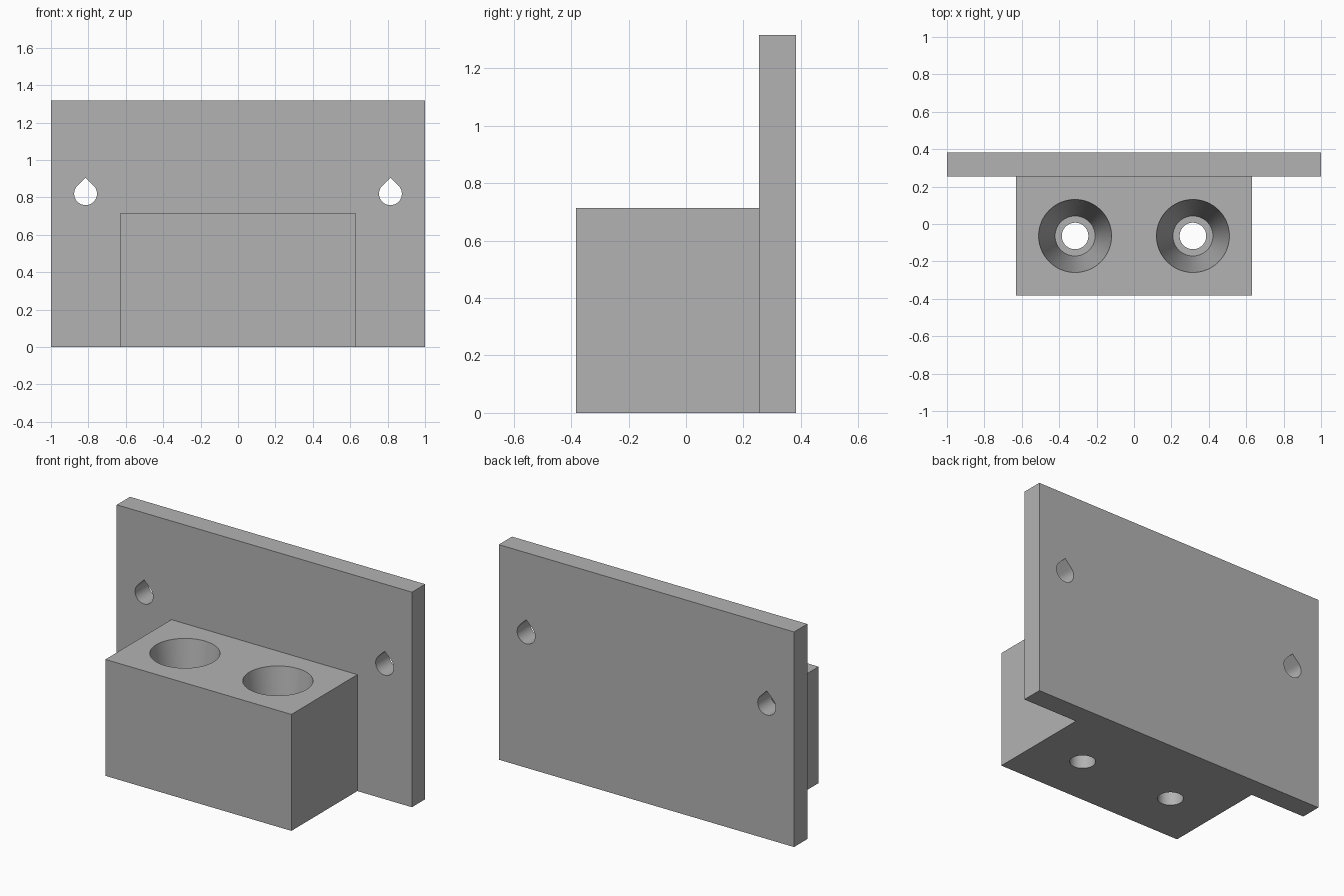
import bpy, bmesh, math

cube = bpy.data.objects.get("Cube")
if cube:
    bpy.data.objects.remove(cube, do_unlink=True)

GREY = (0.45, 0.45, 0.45, 1)
grey = bpy.data.materials.new("plain grey")
grey.use_nodes = True
grey.diffuse_color = GREY
grey.node_tree.nodes["Principled BSDF"].inputs["Base Color"].default_value = GREY

TOP, BLOCK_TOP, FLOOR = 1.317, 0.713, 0.13
FRONT, SEAM, BACK = -0.383, 0.255, 0.383


def finish(name, bm):
    bmesh.ops.recalc_face_normals(bm, faces=bm.faces)
    mesh = bpy.data.meshes.new(name)
    bm.to_mesh(mesh)
    bm.free()
    mesh.materials.append(grey)
    obj = bpy.data.objects.new(name, mesh)
    bpy.context.collection.objects.link(obj)
    return obj


def box(name, half_x, y0, y1, height):
    bm = bmesh.new()
    bmesh.ops.create_cube(bm, size=1)
    for v in bm.verts:
        v.co = (v.co.x * 2 * half_x, y0 + (v.co.y + 0.5) * (y1 - y0), (v.co.z + 0.5) * height)
    return finish(name, bm)


def loft(name, rings):
    """Closed solid through equal-length rings of points."""
    bm = bmesh.new()
    loops = [[bm.verts.new(p) for p in ring] for ring in rings]
    n = len(loops[0])
    for a, b in zip(loops, loops[1:]):
        for i in range(n):
            j = (i + 1) % n
            bm.faces.new((a[i], a[j], b[j], b[i]))
    bm.faces.new(loops[0])
    bm.faces.new(loops[-1])
    return finish(name, bm)


def circle(cx, cy, z, r, n=64):
    angles = [2 * math.pi * i / n for i in range(n)]
    return [(cx + r * math.cos(a), cy + r * math.sin(a), z) for a in angles]


def teardrop(cx, y, cz, r, n=36):
    # Three-quarter circle closed by a right-angled point at the top
    angles = [math.radians(135 + 270 * i / n) for i in range(n + 1)]
    ring = [(cx + r * math.cos(a), y, cz + r * math.sin(a)) for a in angles]
    return ring + [(cx, y, cz + r * math.sqrt(2))]


def cut(target, cutter):
    cutter.hide_render = True
    mod = target.modifiers.new("hole", 'BOOLEAN')
    mod.operation, mod.solver, mod.object = 'DIFFERENCE', 'EXACT', cutter
    bpy.context.view_layer.objects.active = target
    bpy.ops.object.modifier_apply(modifier=mod.name)
    bpy.data.objects.remove(cutter, do_unlink=True)


# Upright mounting plate and the block in front of it
plate = box("mounting_plate", 1.0, SEAM, BACK, TOP)
block = box("socket_block", 0.63, FRONT, SEAM, BLOCK_TOP)

for side in (-1, 1):
    # Teardrop screw hole through the plate
    cut(plate, loft("screw_hole_cutter",
                    [teardrop(side * 0.815, y, 0.82, 0.061) for y in (SEAM - 0.1, BACK + 0.1)]))
    # Tapered socket with a smaller hole through its floor
    x, y = side * 0.315, -0.064
    slope = (0.195 - 0.107) / (BLOCK_TOP - FLOOR)
    cut(block, loft("socket_cutter", [
        circle(x, y, -0.1, 0.071),
        circle(x, y, FLOOR, 0.071),
        circle(x, y, FLOOR, 0.107),
        circle(x, y, BLOCK_TOP + 0.1, 0.195 + 0.1 * slope)]))

# Smooth hole walls with crisp edges
for obj in (plate, block):
    bpy.ops.object.select_all(action='DESELECT')
    obj.select_set(True)
    bpy.context.view_layer.objects.active = obj
    bpy.ops.object.shade_smooth_by_angle(angle=math.radians(30))
